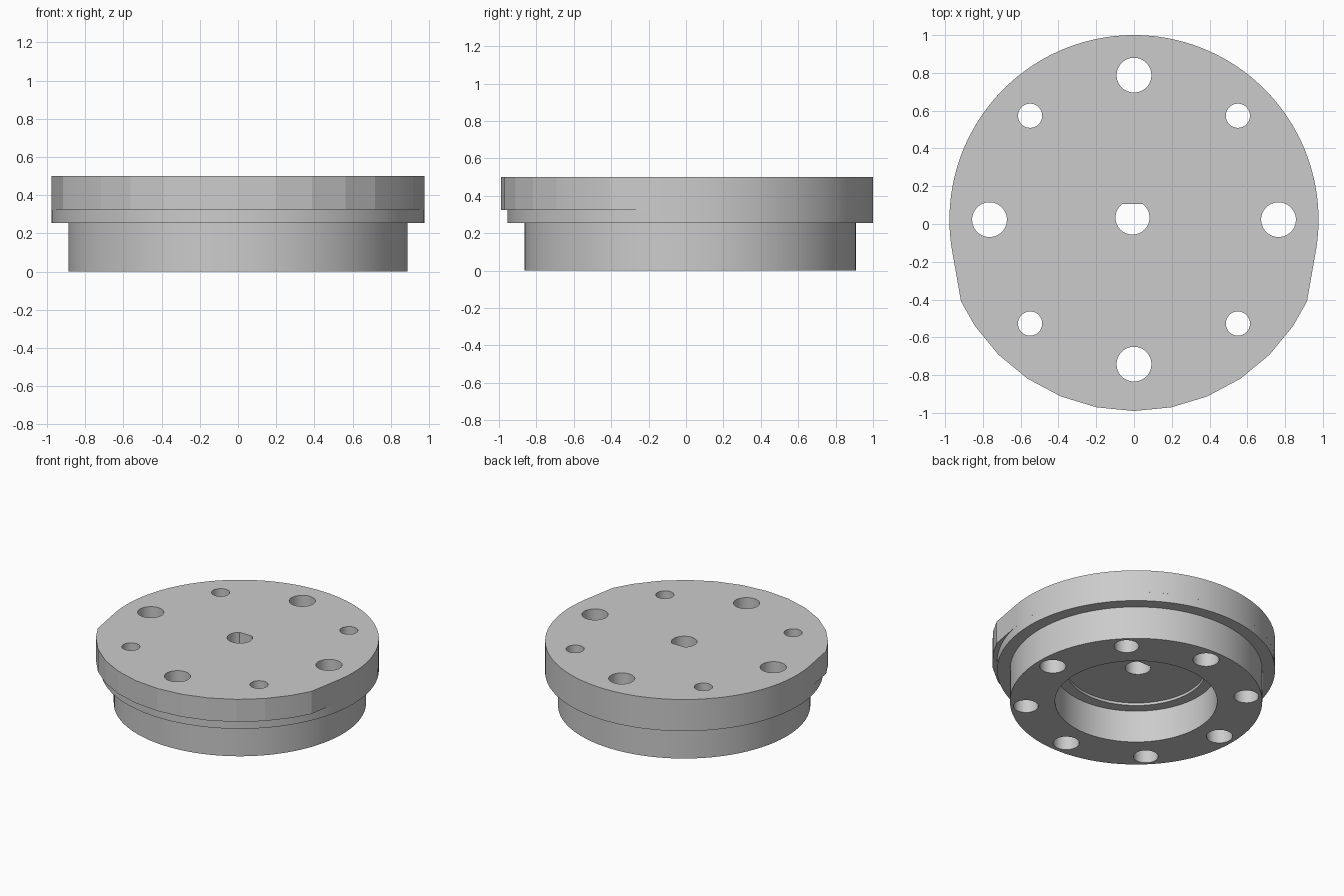
import bpy, bmesh, math
from math import sin, cos, pi

old = bpy.data.objects.get("Cube")
if old:
    bpy.data.objects.remove(old)

CY = 0.023          # y of the disc axis
R = 0.977           # flange radius
TOP, SEAM = 0.5, 0.325

metal = bpy.data.materials.new("grey_metal")
metal.use_nodes = True
grey = (0.6, 0.6, 0.6, 1)
metal.diffuse_color = grey
metal.node_tree.nodes["Principled BSDF"].inputs["Base Color"].default_value = grey


def finish(name, bm):
    bmesh.ops.remove_doubles(bm, verts=bm.verts, dist=1e-5)
    bmesh.ops.recalc_face_normals(bm, faces=bm.faces)
    me = bpy.data.meshes.new(name)
    bm.to_mesh(me)
    bm.free()
    me.materials.append(metal)
    ob = bpy.data.objects.new(name, me)
    bpy.context.collection.objects.link(ob)
    return ob


def circle(x, y, r, n=48):
    return [(x + r * cos(2 * pi * i / n), y + r * sin(2 * pi * i / n)) for i in range(n)]


def prism(name, outline, z0, z1):
    bm = bmesh.new()
    base = bm.faces.new([bm.verts.new((x, y, z0)) for x, y in outline])
    new = bmesh.ops.extrude_face_region(bm, geom=[base])["geom"]
    bmesh.ops.translate(bm, vec=(0, 0, z1 - z0),
                        verts=[v for v in new if isinstance(v, bmesh.types.BMVert)])
    return finish(name, bm)


def lathe(name, profile, steps=128):
    bm = bmesh.new()
    vs = [bm.verts.new((r, CY, z)) for r, z in profile]
    es = [bm.edges.new(pair) for pair in zip(vs, vs[1:])]
    bmesh.ops.spin(bm, geom=vs + es, cent=(0, CY, 0), axis=(0, 0, 1),
                   angle=2 * pi, steps=steps)
    return finish(name, bm)


# Stepped housing, hollow from below with a shallow inner recess
housing = lathe("housing", [(0, 0.27), (0.49, 0.27), (0.49, 0.25), (0.57, 0.25),
                            (0.57, 0), (0.887, 0), (0.887, 0.255), (R, 0.255),
                            (R, SEAM), (0, SEAM)])

# Top plate: round at the back, tangent sides into a faceted, wider front
lip = 1.013
corners = [-64.7] + [11.25 * k for k in range(-5, 6)] + [64.7]
outline = [(lip * sin(math.radians(a)), CY - lip * cos(math.radians(a))) for a in corners]
tangent, steps = math.radians(-10), 110
for i in range(steps + 1):
    a = tangent + (pi - 2 * tangent) * i / steps
    outline.append((R * cos(a), CY + R * sin(a)))
top_plate = prism("top_plate", outline, SEAM, TOP)

# Hole cutters: four large, four small with counterbores, one D-shaped
cutters = []
for i in range(4):
    a = i * pi / 2
    cutters.append(prism("large_hole", circle(0.765 * cos(a), CY + 0.765 * sin(a), 0.092), -0.1, 0.6))
    x, y = 0.778 * cos(a + pi / 4), CY + 0.778 * sin(a + pi / 4)
    cutters.append(prism("small_hole", circle(x, y, 0.064), -0.1, 0.6))
    cutters.append(prism("counterbore", circle(x, y, 0.087), -0.1, 0.25))
shaft = [(x, min(y, 0.106)) for x, y in circle(-0.008, 0.034, 0.09) if y < 0.112]
cutters.append(prism("shaft_hole", shaft, 0.1, 0.6))

for body in (housing, top_plate):
    for c in cutters:
        mod = body.modifiers.new("cut", "BOOLEAN")
        mod.operation, mod.solver, mod.object = "DIFFERENCE", "EXACT", c
    bpy.ops.object.select_all(action="DESELECT")
    bpy.context.view_layer.objects.active = body
    body.select_set(True)
    for mod in list(body.modifiers):
        bpy.ops.object.modifier_apply(modifier=mod.name)
    bpy.ops.object.shade_smooth_by_angle(angle=math.radians(10))

for c in cutters:
    bpy.data.objects.remove(c)
